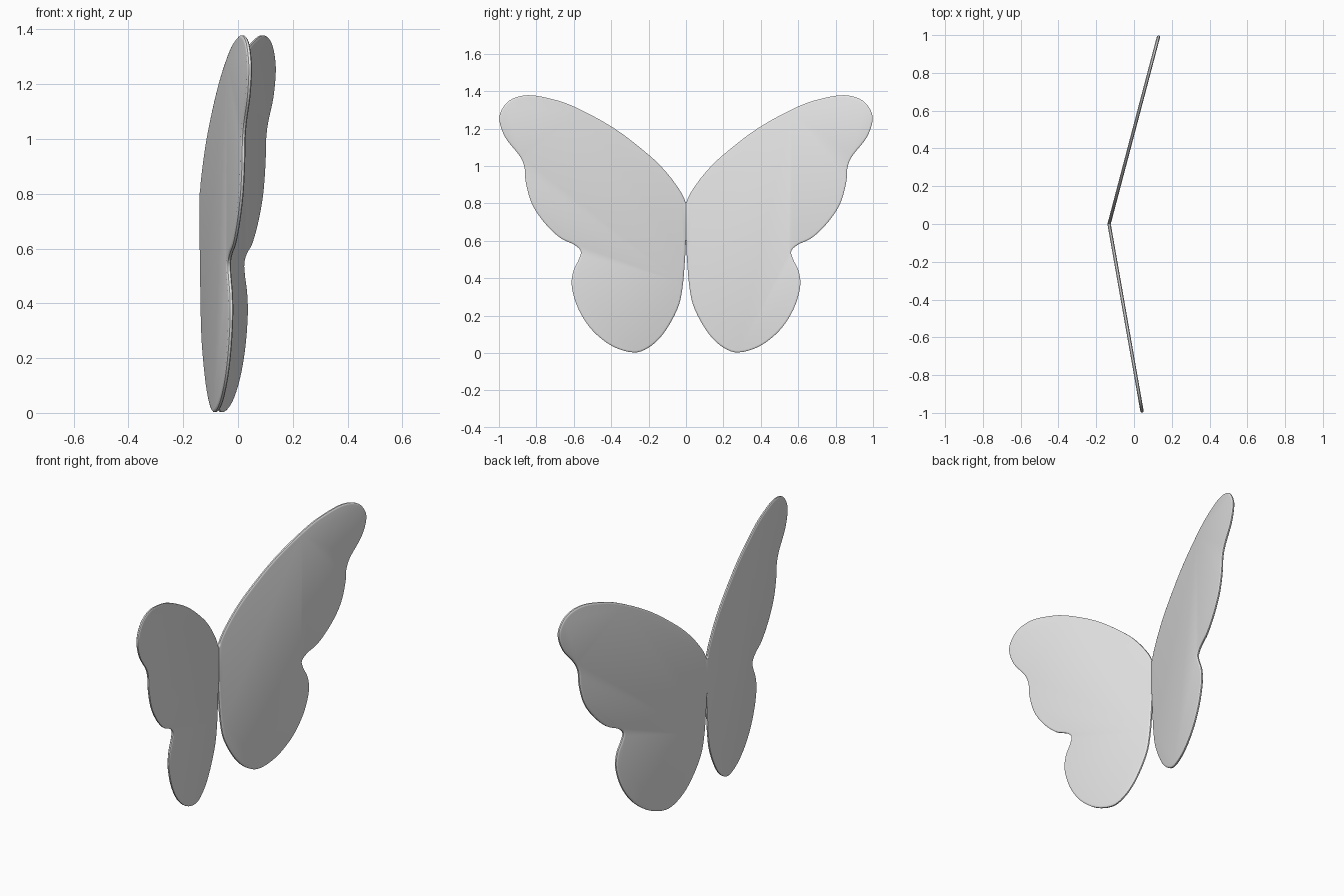
import bpy, bmesh, math
from mathutils import Vector

if "Cube" in bpy.data.objects:
    bpy.data.objects.remove(bpy.data.objects["Cube"])

# Outline of one wing as (span, height), from the upper root round to the lower root
OUTLINE = [(0, .80), (.027, .86), (.10, .96), (.20, 1.06), (.39, 1.205), (.605, 1.32),
           (.74, 1.363), (.845, 1.378), (.93, 1.358), (.98, 1.31), (.998, 1.245),
           (.965, 1.15), (.89, 1.055), (.863, .99), (.857, .915), (.825, .80),
           (.76, .70), (.675, .617), (.60, .58), (.563, .545), (.573, .50),
           (.603, .435), (.61, .35), (.573, .23), (.50, .12), (.395, .037),
           (.283, .003), (.203, .027), (.123, .10), (.048, .23), (.02, .34),
           (.006, .49), (0, .61)]
# Rim cross-section: (offset through the thickness, inset from the outline)
RIM = [(-.009, .010), (-.0075, .004), (-.004, 0), (.004, 0), (.0075, .004), (.009, .010)]
STEPS = 4
ROOT_X = -.132


def smooth_outline():
    """Catmull-Rom curve through the outline points."""
    p = [Vector(q) for q in OUTLINE]
    p = [p[0]] + p + [p[-1]]
    out = []
    for i in range(1, len(p) - 2):
        a, b, c, d = p[i - 1:i + 3]
        for s in range(STEPS):
            t = s / STEPS
            out.append(.5 * (2 * b + (c - a) * t + (2 * a - 5 * b + 4 * c - d) * t * t
                             + (3 * b - a - 3 * c + d) * t ** 3))
    return out + [p[-1]]


def wing(name, side, slope, mat):
    pts = smooth_outline()
    n = len(pts)
    bm = bmesh.new()
    rings = []
    for depth, inset in RIM:
        ring = []
        for i, q in enumerate(pts):
            # Root corners keep the full width so the wings meet at the fold
            if 0 < i < n - 1:
                t = (pts[i + 1] - pts[i - 1]).normalized()
                q = q + Vector((t.y, -t.x)) * inset
            span = max(q.x, 0)
            ring.append(bm.verts.new((ROOT_X + slope * span + depth, side * span, q.y)))
        rings.append(ring)
    # Rounded rim
    for r0, r1 in zip(rings, rings[1:]):
        for i in range(n):
            j = (i + 1) % n
            bm.faces.new((r0[i], r0[j], r1[j], r1[i]))
    # Flat sides
    bm.faces.new(rings[0])
    bm.faces.new(rings[-1])
    bmesh.ops.recalc_face_normals(bm, faces=bm.faces)
    mesh = bpy.data.meshes.new(name)
    bm.to_mesh(mesh)
    bm.free()
    mesh.materials.append(mat)
    ob = bpy.data.objects.new(name, mesh)
    bpy.context.collection.objects.link(ob)
    bpy.ops.object.select_all(action='DESELECT')
    ob.select_set(True)
    bpy.context.view_layer.objects.active = ob
    bpy.ops.object.shade_smooth_by_angle(angle=math.radians(35))


grey = bpy.data.materials.new("light_grey")
grey.diffuse_color = (.8, .8, .8, 1)
grey.use_nodes = True
grey.node_tree.nodes["Principled BSDF"].inputs["Base Color"].default_value = grey.diffuse_color

# The two wings open at slightly different angles
wing("right_wing", 1, .264, grey)
wing("left_wing", -1, .176, grey)
